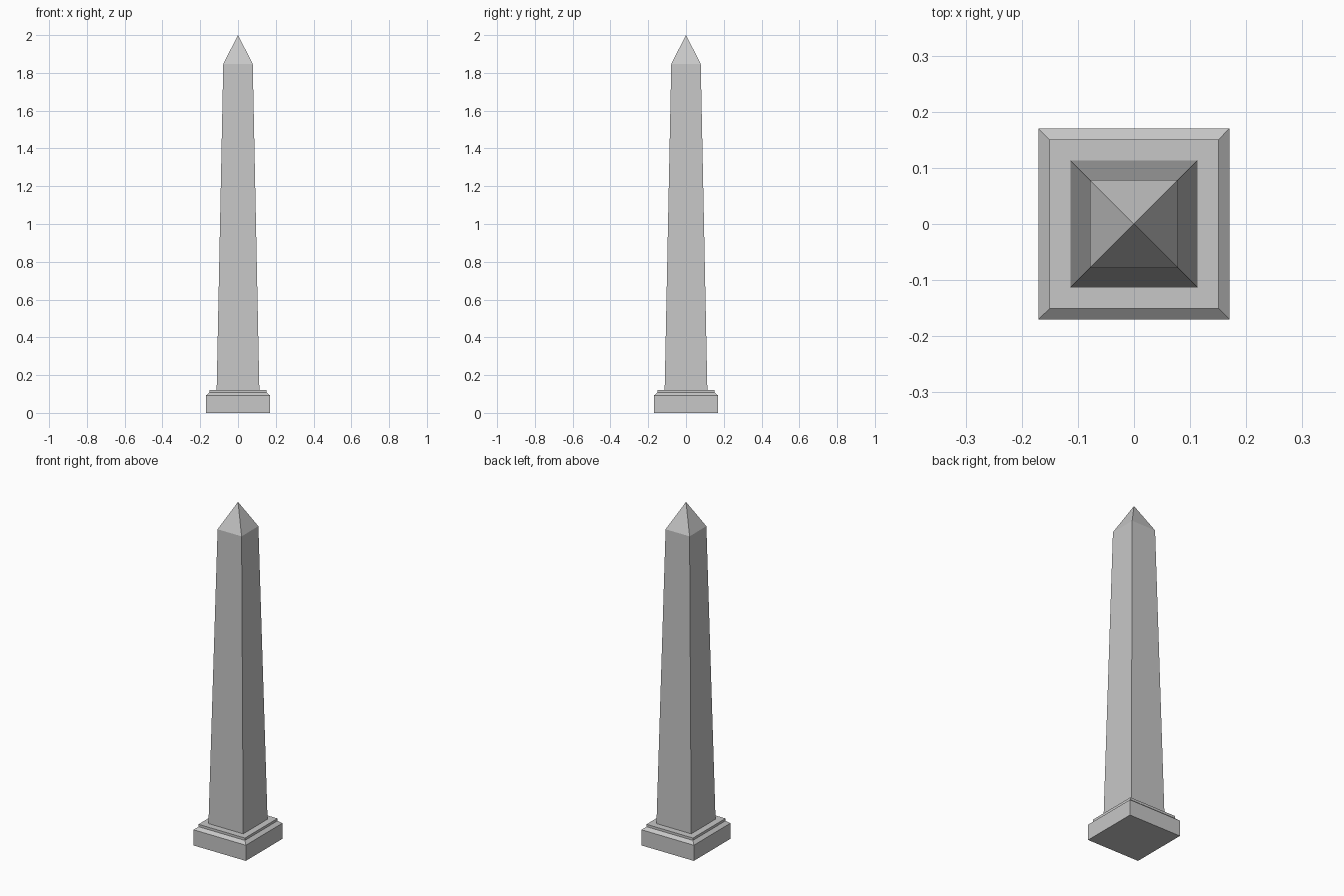
import bpy
import bmesh

cube = bpy.data.objects.get("Cube")
if cube:
    bpy.data.objects.remove(cube, do_unlink=True)

stone = bpy.data.materials.new("grey stone")
stone.use_nodes = True
colour = (0.57, 0.57, 0.57, 1)
stone.diffuse_color = colour
stone.node_tree.nodes["Principled BSDF"].inputs["Base Color"].default_value = colour


def square_stack(name, profile, close_bottom=False):
    """Skin square rings given as (half width, height); zero width is a point."""
    bm = bmesh.new()
    rings = []
    for half, z in profile:
        corners = [(-1, -1), (1, -1), (1, 1), (-1, 1)] if half else [(0, 0)]
        rings.append([bm.verts.new((x * half, y * half, z)) for x, y in corners])
    for low, high in zip(rings, rings[1:]):
        for i in range(4):
            j = (i + 1) % 4
            top = [high[j], high[i]] if len(high) == 4 else [high[0]]
            bm.faces.new([low[i], low[j]] + top)
    if close_bottom:
        bm.faces.new(rings[0][::-1])
    mesh = bpy.data.meshes.new(name)
    bm.to_mesh(mesh)
    bm.free()
    mesh.materials.append(stone)
    obj = bpy.data.objects.new(name, mesh)
    bpy.context.collection.objects.link(obj)
    return obj


shaft_foot = (0.113, 0.122)
shaft_head = (0.078, 1.848)

# Plinth with a sloped shoulder and a thin step around the shaft
square_stack("plinth", [(0.17, 0), (0.17, 0.092), (0.151, 0.108),
                        (0.151, 0.122), shaft_foot], close_bottom=True)
# Tapering shaft
square_stack("shaft", [shaft_foot, shaft_head])
# Pointed cap
square_stack("pyramid_cap", [shaft_head, (0, 2)])
